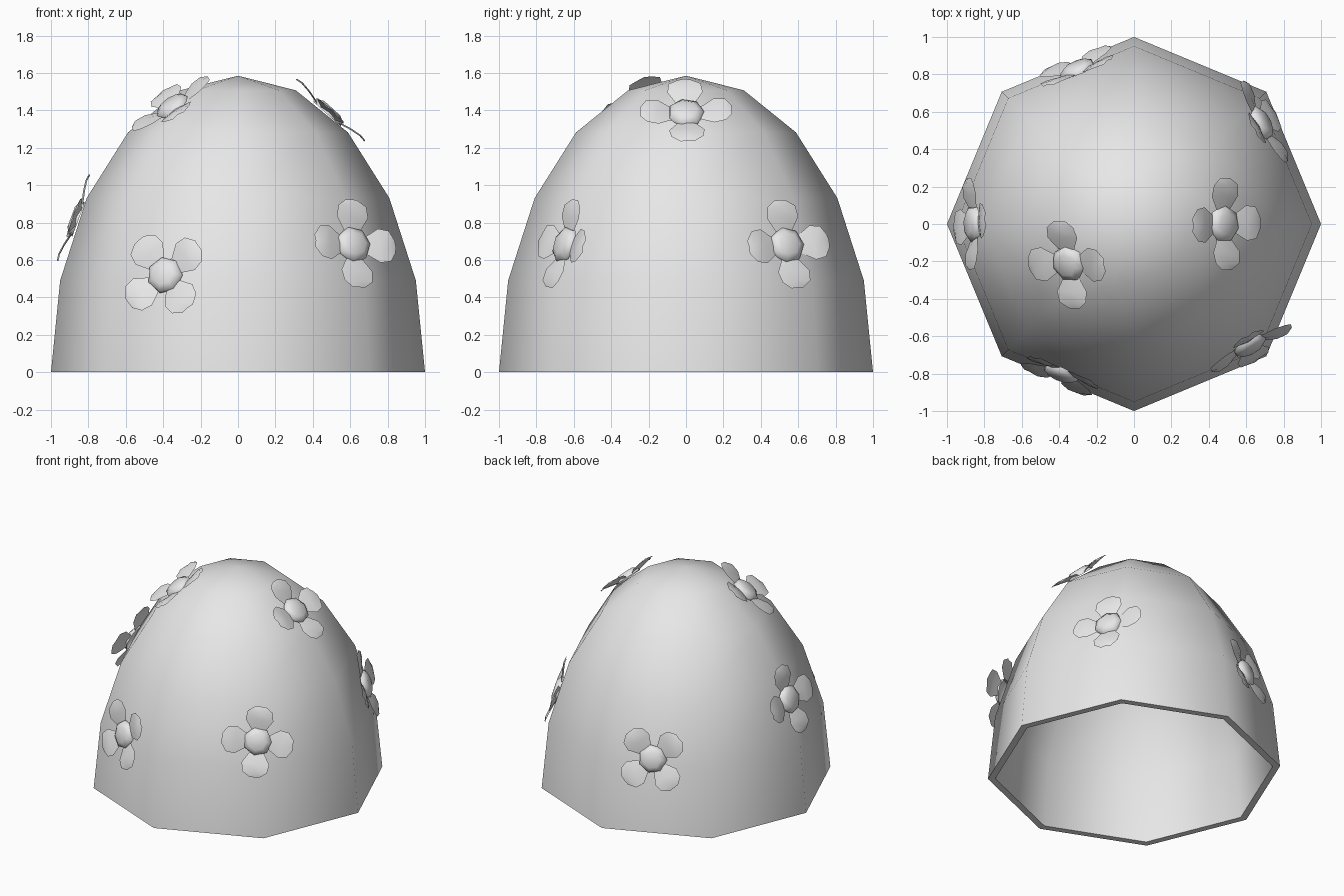
import bpy, bmesh, math
from math import radians, sin, cos
from mathutils import Vector, Matrix

cube = bpy.data.objects.get("Cube")
if cube:
    bpy.data.objects.remove(cube)

HEIGHT, WALL, SIDES, RINGS = 1.585, 0.05, 8, 5

grey = bpy.data.materials.new("plain_grey")
grey.use_nodes = True
grey.diffuse_color = (0.8, 0.8, 0.8, 1)
grey.node_tree.nodes["Principled BSDF"].inputs["Base Color"].default_value = (0.8, 0.8, 0.8, 1)


def finish(bm, name, angle):
    """Turn a bmesh into a smooth-shaded object."""
    mesh = bpy.data.meshes.new(name)
    bm.to_mesh(mesh)
    bm.free()
    mesh.materials.append(grey)
    obj = bpy.data.objects.new(name, mesh)
    bpy.context.collection.objects.link(obj)
    bpy.ops.object.select_all(action='DESELECT')
    obj.select_set(True)
    bpy.context.view_layer.objects.active = obj
    bpy.ops.object.shade_smooth_by_angle(angle=radians(angle))
    return obj


def arc(radius, height):
    """Quarter ellipse from the rim up to the apex."""
    steps = [i * math.pi / 2 / RINGS for i in range(RINGS + 1)]
    return [Vector((radius * cos(a), 0, height * sin(a))) for a in steps]


# Dome shell: outer and inner arcs joined at the rim, spun round z
bm = bmesh.new()
profile = arc(1 - WALL, HEIGHT - WALL)[::-1] + arc(1, HEIGHT)
verts = [bm.verts.new(p) for p in profile]
edges = [bm.edges.new(pair) for pair in zip(verts, verts[1:])]
bmesh.ops.spin(bm, geom=verts + edges, cent=(0, 0, 0), axis=(0, 0, 1),
               angle=math.tau, steps=SIDES)
bmesh.ops.remove_doubles(bm, verts=bm.verts, dist=0.001)
bmesh.ops.recalc_face_normals(bm, faces=bm.faces)
dome = finish(bm, "dome_shell", 65)


def add_petal(bm, turn):
    """Cupped petal: narrow root, broad middle, rounded lifted tip."""
    rows = [(0.08, 0.05, 0.005), (0.15, 0.095, 0.022), (0.21, 0.085, 0.03), (0.245, 0.035, 0.025)]
    rot = Matrix.Rotation(turn, 3, 'Z')
    grid = [[bm.verts.new(rot @ Vector((r, side * w, lift + 0.008 * (side == 0))))
             for side in (-1, 0, 1)] for r, w, lift in rows]
    for low, high in zip(grid, grid[1:]):
        for i in range(2):
            bm.faces.new((low[i], high[i], high[i + 1], low[i + 1]))


def add_flower(name, place, azimuth, turn):
    """Four petals round a domed button, laid on the dome."""
    bm = bmesh.new()
    for k in range(4):
        add_petal(bm, radians(turn + 90 * k))
    rings = [[bm.verts.new((r * cos(a), r * sin(a), z))
              for a in [math.tau * k / 7 for k in range(7)]]
             for r, z in ((0.1, 0.0), (0.095, 0.022), (0.06, 0.042))]
    for low, high in zip(rings, rings[1:]):
        for k in range(7):
            n = (k + 1) % 7
            bm.faces.new((low[k], low[n], high[n], high[k]))
    bm.faces.new(rings[-1])
    obj = finish(bm, name, 60)

    # Frame: normal outwards, up towards the apex
    place = Vector(place)
    slope = math.atan2(place.z / HEIGHT ** 2, place.xy.length)
    az = radians(azimuth)
    normal = Vector((cos(az) * cos(slope), sin(az) * cos(slope), sin(slope)))
    right = Vector((-sin(az), cos(az), 0))
    up = normal.cross(right)
    hit = dome.closest_point_on_mesh(place * 1.05)[1]
    frame = Matrix((right, up, normal)).transposed().to_4x4()
    obj.matrix_world = Matrix.Translation(hit + normal * 0.006) @ frame


# Flowers: place, facing azimuth, turn of the petals
flowers = {
    "flower_front": ((-0.39, -0.80, 0.51), 247.5, 40),
    "flower_front_side": ((0.60, -0.65, 0.66), -60, -4),
    "flower_back_side": ((0.69, 0.53, 0.66), 28, 4),
    "flower_upper_side": ((0.49, -0.01, 1.36), 0, 2),
    "flower_top_front": ((-0.38, -0.22, 1.41), 210, 65),
    "flower_far_side": ((-0.85, 0.0, 0.79), 180, 6),
    "flower_back": ((-0.30, 0.82, 0.52), 112.5, 42),
}
for name, (place, azimuth, turn) in flowers.items():
    add_flower(name, place, azimuth, turn)
